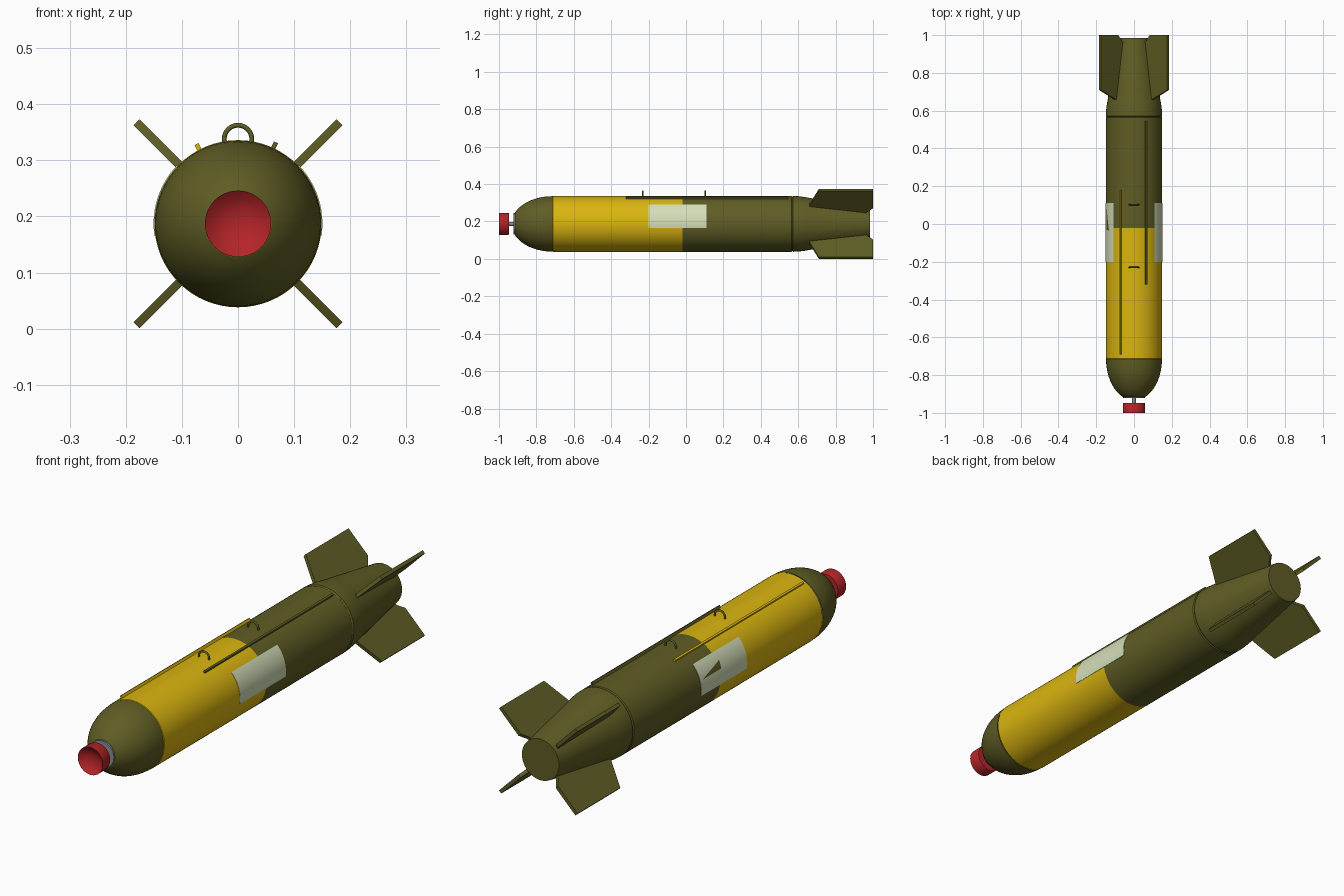
import bpy, bmesh, math
from mathutils import Matrix, Vector

if "Cube" in bpy.data.objects:
    bpy.data.objects.remove(bpy.data.objects["Cube"])

AXIS_Z = 0.187
R = 0.149


def material(name, rgb):
    m = bpy.data.materials.new(name)
    m.diffuse_color = (*rgb, 1)
    m.use_nodes = True
    m.node_tree.nodes["Principled BSDF"].inputs["Base Color"].default_value = m.diffuse_color
    return m


OLIVE = material("olive", (0.115, 0.11, 0.018))
YELLOW = material("yellow", (0.70, 0.46, 0.005))
RED = material("red", (0.46, 0.018, 0.022))
PALE = material("pale green", (0.66, 0.73, 0.48))
GREY = material("grey", (0.25, 0.26, 0.28))


def finish(bm, name, mat, smooth=True):
    bmesh.ops.recalc_face_normals(bm, faces=bm.faces)
    me = bpy.data.meshes.new(name)
    bm.to_mesh(me)
    bm.free()
    ob = bpy.data.objects.new(name, me)
    bpy.context.collection.objects.link(ob)
    me.materials.append(mat)
    if smooth:
        bpy.ops.object.select_all(action='DESELECT')
        ob.select_set(True)
        bpy.context.view_layer.objects.active = ob
        bpy.ops.object.shade_smooth_by_angle(angle=math.radians(30))
    return ob


def polar(y, r, a):
    return Vector((r * math.cos(a), y, AXIS_Z + r * math.sin(a)))


def lathe(name, profile, mat, n=64):
    """Revolve (y, radius) points about the long axis; radius 0 closes an end."""
    bm = bmesh.new()
    rings = []
    for y, r in profile:
        if r == 0:
            rings.append([bm.verts.new(polar(y, 0, 0))] * n)
        else:
            rings.append([bm.verts.new(polar(y, r, math.tau * i / n)) for i in range(n)])
    for a, b in zip(rings, rings[1:]):
        for i in range(n):
            j = (i + 1) % n
            bm.faces.new(list(dict.fromkeys((a[i], a[j], b[j], b[i]))))
    return finish(bm, name, mat)


# Rounded nose
nose = []
for i in range(17):
    t = 0.2 * math.sin(math.pi / 2 * i / 16)
    nose.append((-0.715 - t, (R - 0.001) * math.sqrt(1 - (t / 0.2185) ** 2)))
lathe("nose", nose + [(-0.915, 0)], OLIVE)

# Main body in two colours, with a shallow seam at the tail
lathe("front_body", [(-0.715, 0), (-0.715, 0.146), (-0.711, R), (-0.02, R)], YELLOW)
lathe("rear_body", [(-0.02, R), (0.563, R), (0.568, 0.145), (0.568, 0)], OLIVE)
lathe("tail_cone", [(0.567, 0.145), (0.573, R), (0.60, 0.148), (0.63, 0.1445),
                    (0.66, 0.139), (0.70, 0.1325), (0.985, 0.088), (0.985, 0)], OLIVE)

# Nose fitting: flange, stem and dished cap
lathe("nose_flange", [(-0.912, 0), (-0.912, 0.057), (-0.922, 0.057), (-0.922, 0)], GREY, 48)
lathe("nose_stem", [(-0.918, 0.011), (-0.955, 0.011)], GREY, 24)
lathe("nose_cap", [(-0.947, 0), (-0.947, 0.057), (-0.951, 0.059), (-1.0, 0.059),
                   (-0.988, 0.045), (-0.978, 0.025), (-0.975, 0)], RED, 48)

# Four diagonal fins
outline = [(0.66, 0.13), (0.66, 0.143), (0.71, 0.256), (1.0, 0.256),
           (1.0, 0.125), (0.97, 0.098), (0.96, 0.08)]
for k in range(4):
    a = math.radians(45 + 90 * k)
    side = Vector((-math.sin(a), 0, math.cos(a))) * 0.0075
    bm = bmesh.new()
    lo = [bm.verts.new(polar(y, r, a) - side) for y, r in outline]
    hi = [bm.verts.new(polar(y, r, a) + side) for y, r in outline]
    bm.faces.new(lo)
    bm.faces.new(hi)
    for i in range(len(lo)):
        j = (i + 1) % len(lo)
        bm.faces.new((lo[i], lo[j], hi[j], hi[i]))
    finish(bm, f"fin_{k + 1}", OLIVE, False)

# Long raised strips along the top
for name, deg, y0, y1, mat in (("right_strip", 65, -0.32, 0.545, OLIVE),
                               ("left_strip", 117.5, -0.69, 0.18, YELLOW)):
    a = math.radians(deg)
    bm = bmesh.new()
    bmesh.ops.create_cube(bm, size=1)
    bmesh.ops.scale(bm, vec=(0.018, y1 - y0, 0.008), verts=bm.verts)
    bmesh.ops.rotate(bm, matrix=Matrix.Rotation(-a, 3, 'Y'), verts=bm.verts)
    bmesh.ops.translate(bm, vec=polar((y0 + y1) / 2, 0.151, a), verts=bm.verts)
    finish(bm, name, mat, False)

# Carrying rings
for name, y in (("front_ring", -0.23), ("rear_ring", 0.103)):
    bpy.ops.mesh.primitive_torus_add(location=(0, y, 0.338), rotation=(math.pi / 2, 0, 0),
                                     major_radius=0.0245, minor_radius=0.0042,
                                     major_segments=32, minor_segments=10)
    ob = bpy.context.object
    ob.name = name
    ob.data.materials.append(OLIVE)
    bpy.ops.object.shade_smooth_by_angle(angle=math.radians(40))

# Thin curved side panels
for name, flip in (("right_panel", False), ("left_panel", True)):
    bm = bmesh.new()
    rows = []
    for i in range(13):
        a = math.radians(-8.5 + 52.2 * i / 12)
        a = math.pi - a if flip else a
        rows.append([bm.verts.new(polar(y, r, a)) for y, r in
                     ((-0.2, 0.147), (-0.2, 0.1505), (0.11, 0.1505), (0.11, 0.147))])
    for p, q in zip(rows, rows[1:]):
        for i in range(4):
            j = (i + 1) % 4
            bm.faces.new((p[i], p[j], q[j], q[i]))
    bm.faces.new(rows[0])
    bm.faces.new(rows[-1])
    finish(bm, name, PALE)

# Small olive wedge mark on the left panel
bm = bmesh.new()
rows = []
for i in range(7):
    t = i / 6
    a = math.pi - math.radians(16 + 13 * t)
    rows.append([bm.verts.new(polar(y, 0.1515, a)) for y in (0.096 - 0.129 * t, -0.03 - 0.005 * t)])
for p, q in zip(rows, rows[1:]):
    bm.faces.new((p[0], p[1], q[1], q[0]))
for f in bm.faces:
    f.normal_update()
    if f.normal.x > 0:
        f.normal_flip()
finish(bm, "left_panel_mark", OLIVE)
